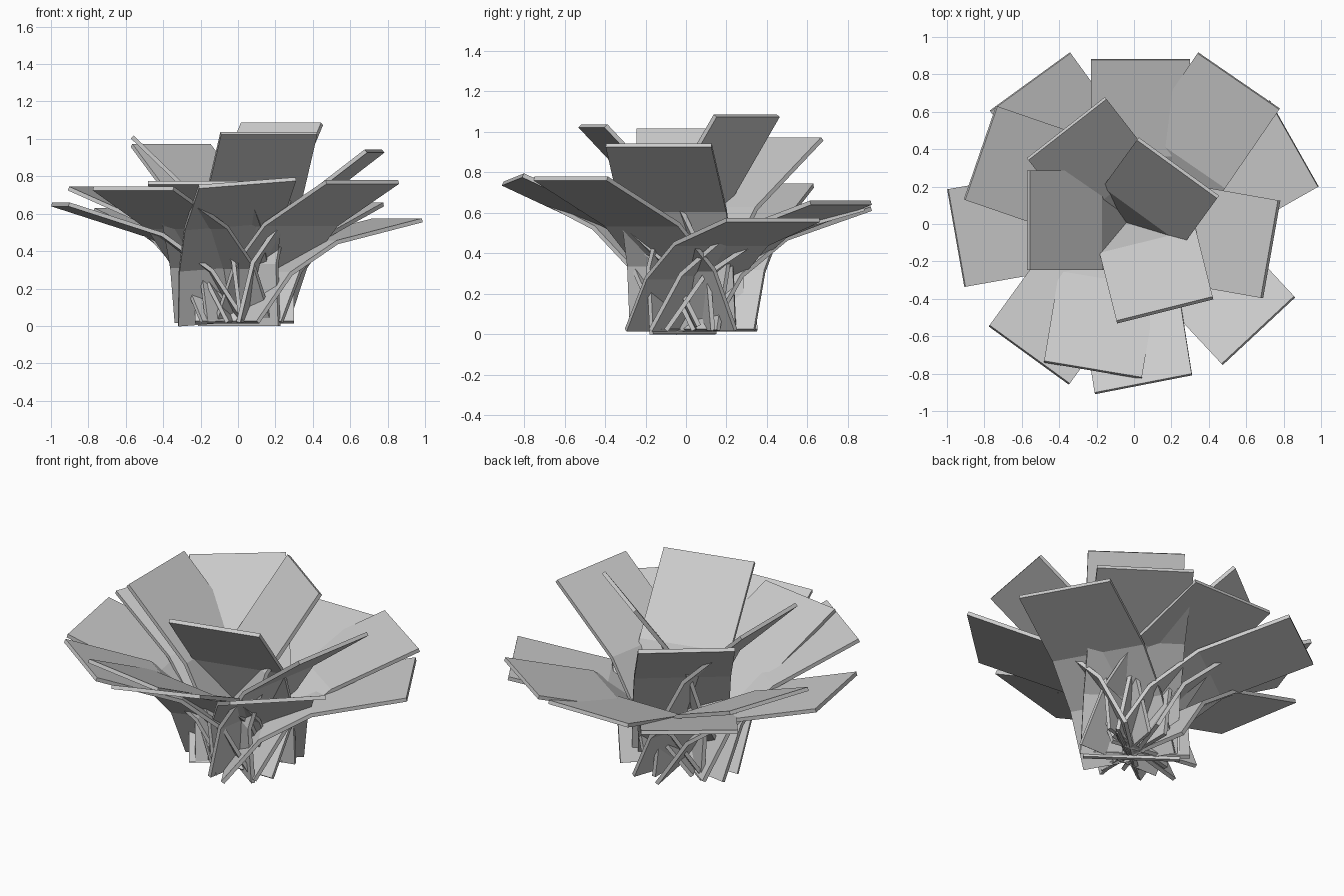
import bpy
from math import radians, sin, cos
from mathutils import Matrix

if "Cube" in bpy.data.objects:
    bpy.data.objects.remove(bpy.data.objects["Cube"])

WIDTH, THICK = 0.53, 0.022
LENGTHS = (0.535, 0.33, 0.33)      # tip, middle and base panels
BENDS = (0, 18, 39)                # extra slope of each panel, degrees


def rise(tilt):
    return sum(l * sin(radians(tilt + b)) for l, b in zip(LENGTHS, BENDS))


def solve_tilt(height):
    # tilt of the tip panel that brings the base down to the floor
    lo, hi = -10, 68
    for _ in range(40):
        mid = (lo + hi) / 2
        if rise(mid) < height:
            lo = mid
        else:
            hi = mid
    return lo


def petal(name, x, y, z, heading, base=0.02, roll=0):
    """Folded rectangular strip; (x, y, z) is the middle of its tip edge."""
    tilt = solve_tilt(z - base)
    u = w = 0.0
    profile = [(u, w)]
    for l, b in zip(LENGTHS, BENDS):
        u -= l * cos(radians(tilt + b))
        w -= l * sin(radians(tilt + b))
        profile.append((u, w))
    verts = [(pu, s * WIDTH / 2, pw) for pu, pw in profile for s in (-1, 1)]
    faces = [(2 * i, 2 * i + 2, 2 * i + 3, 2 * i + 1) for i in range(3)]
    mesh = bpy.data.meshes.new(name)
    mesh.from_pydata(verts, [], faces)
    mesh.transform(Matrix.Translation((x, y, z))
                   @ Matrix.Rotation(radians(heading), 4, 'Z')
                   @ Matrix.Rotation(radians(roll), 4, 'X'))
    ob = bpy.data.objects.new(name, mesh)
    bpy.context.collection.objects.link(ob)
    mod = ob.modifiers.new("thickness", 'SOLIDIFY')
    mod.thickness = THICK
    mod.offset = 0
    mod.use_even_offset = True


# Spreading outer petals: tip x, y, z, heading
outer = [
    (0.035, 0.88, 0.62, 90), (0.56, 0.765, 0.65, 55.5),
    (0.855, 0.43, 0.565, 29.5), (0.73, -0.135, 0.935, -10),
    (0.665, -0.57, 0.77, -47), (-0.22, -0.78, 0.765, -99.5),
    (-0.56, -0.70, 0.735, -126), (-0.95, -0.075, 0.65, 190),
    (-0.82, 0.38, 0.735, 161), (-0.555, 0.76, 0.62, 126),
]
for i, p in enumerate(outer):
    petal(f"outer_petal_{i + 1}", *p)

# Front petal leans slightly sideways
petal("front_petal", 0.05, -0.855, 0.765, -79, roll=4.4)

# Steeper inner petals
inner = [
    (-0.36, 0.51, 0.965, 128), (-0.565, 0.02, 1.01, 180),
    (0.165, -0.46, 1.03, -76),
]
for i, p in enumerate(inner):
    petal(f"inner_petal_{i + 1}", *p)

# Upright centre petal
petal("centre_petal", 0.235, 0.30, 1.08, 54, base=0.0)
